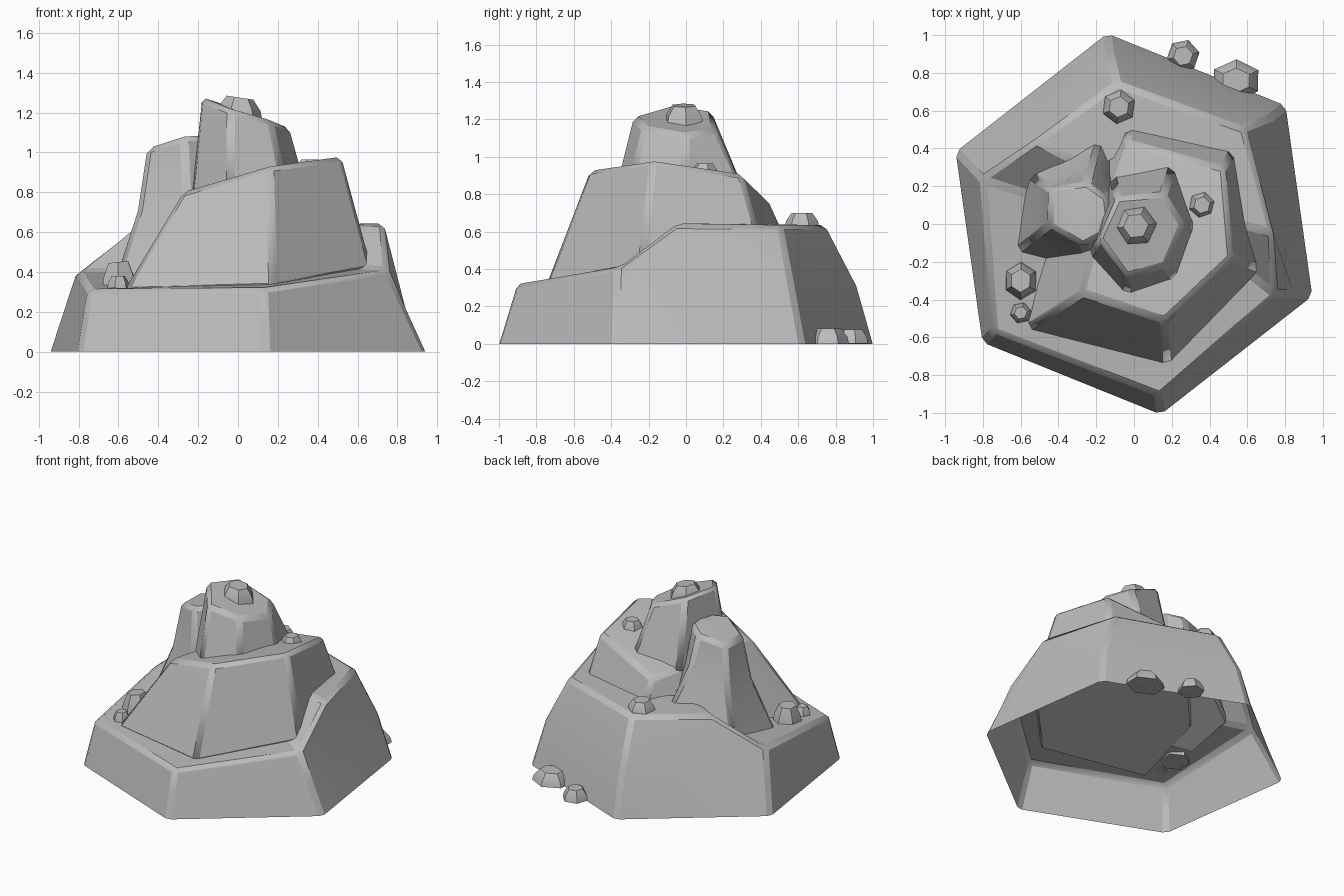
import bpy, bmesh, math
from mathutils import Vector

cube = bpy.data.objects.get("Cube")
if cube:
    bpy.data.objects.remove(cube, do_unlink=True)

stone = bpy.data.materials.new("grey stone")
stone.use_nodes = True
stone.diffuse_color = (0.5, 0.5, 0.5, 1)
stone.node_tree.nodes["Principled BSDF"].inputs["Base Color"].default_value = (0.5, 0.5, 0.5, 1)


def finish(name, bm, bevel):
    """Turn a bmesh into a stone object with chamfered edges."""
    bmesh.ops.recalc_face_normals(bm, faces=bm.faces)
    mesh = bpy.data.meshes.new(name)
    bm.to_mesh(mesh)
    bm.free()
    mesh.materials.append(stone)
    obj = bpy.data.objects.new(name, mesh)
    bpy.context.collection.objects.link(obj)
    if bevel:
        mod = obj.modifiers.new("chamfer", 'BEVEL')
        mod.width = bevel
        mod.segments = 1
        mod.limit_method = 'ANGLE'
        mod.angle_limit = math.radians(28)
    bpy.ops.object.select_all(action='DESELECT')
    obj.select_set(True)
    bpy.context.view_layer.objects.active = obj
    bpy.ops.object.shade_smooth_by_angle(angle=math.radians(30))


def loft(name, rings, tip=None, bevel=0.026):
    """Skin a stack of rings; a tip point closes the top and adds a floor."""
    bm = bmesh.new()
    loops = [[bm.verts.new(p) for p in ring] for ring in rings]
    n = len(rings[0])
    for low, high in zip(loops, loops[1:]):
        for i in range(n):
            j = (i + 1) % n
            bm.faces.new((low[i], low[j], high[j], high[i]))
    if tip:
        peak = bm.verts.new(tip)
        top = loops[-1]
        for i in range(n):
            bm.faces.new((top[i], top[(i + 1) % n], peak))
        bm.faces.new(loops[0][::-1])
    finish(name, bm, bevel)


def blend(low, high, spread, rise):
    """Ring between two rings, with separate plan and height factors."""
    ring = []
    for a, b in zip(low, high):
        a, b = Vector(a), Vector(b)
        p = a.lerp(b, spread)
        p.z = a.z + (b.z - a.z) * rise
        ring.append(p)
    return ring


# Hexagonal foot, with one extra point on two sides that carry a ramp
corners = [Vector((math.cos(a), math.sin(a), 0)) * 1.018
           for a in (math.radians(-82 + 60 * k) for k in range(6))]
front, right, back_right, back, left, front_left = corners
foot = [front, right, right.lerp(back_right, 0.32), back_right,
        back, back.lerp(left, 0.6), left, front_left]

# Rim: low ledge at the front, ramps at both sides, high ledge behind
rim = [(0.13, -0.91, 0.32), (0.75, -0.37, 0.41), (0.735, -0.05, 0.645), (0.58, 0.51, 0.635),
       (-0.09, 0.75, 0.635), (-0.52, 0.44, 0.635), (-0.81, 0.24, 0.405), (-0.75, -0.57, 0.315)]
waist = blend(foot, rim, 0.5, 0.5)
waist[2] = (0.76, -0.05, 0.38)
waist[3] = (0.735, 0.57, 0.31)
waist[4] = (-0.13, 0.92, 0.31)
waist[5] = (-0.55, 0.53, 0.37)
ledge = [(0.16, -0.7, 0.34), (0.6, -0.25, 0.42), (0.54, 0, 0.64), (0.48, 0.34, 0.64),
         (-0.03, 0.4, 0.64), (-0.22, 0.28, 0.63), (-0.36, 0.1, 0.4), (-0.46, -0.42, 0.32)]
loft("base_cliff", [foot, waist, rim, ledge])

# Middle tier with a sloping top
tier_low = [(0.18, -0.75, 0.32), (0.675, -0.24, 0.41), (0.53, 0.39, 0.6),
            (-0.03, 0.52, 0.6), (-0.42, 0.1, 0.32), (-0.58, -0.56, 0.3)]
tier_top = [(0.16, -0.52, 0.93), (0.52, -0.18, 0.98), (0.48, 0.3, 0.91),
            (-0.04, 0.44, 0.77), (-0.17, 0.05, 0.8), (-0.28, -0.37, 0.8)]
loft("middle_tier", [tier_low, tier_top], (0.14, -0.02, 0.91))

# Side pillar with a flared foot
pillar_low = [(-0.58, 0.28, 0.34), (-0.63, -0.15, 0.32), (-0.22, -0.25, 0.32),
              (-0.02, -0.1, 0.4), (-0.04, 0.24, 0.5), (-0.18, 0.46, 0.6)]
pillar_top = [(-0.45, 0.19, 1.02), (-0.455, -0.01, 1.02), (-0.27, -0.12, 1.08),
              (-0.12, -0.04, 1.09), (-0.14, 0.14, 1.09), (-0.25, 0.22, 1.06)]
loft("side_pillar", [pillar_low, blend(pillar_low, pillar_top, 0.72, 0.55), pillar_top],
     (-0.27, 0.07, 1.075))

# Summit block, leaning down towards its left
summit_low = [(-0.24, -0.16, 0.76), (-0.04, -0.38, 0.83), (0.23, -0.3, 0.87),
              (0.335, -0.01, 0.87), (0.21, 0.32, 0.82), (-0.12, 0.25, 0.74)]
summit_top = [(-0.19, -0.08, 1.28), (-0.04, -0.285, 1.22), (0.17, -0.225, 1.16),
              (0.265, 0, 1.12), (0.16, 0.16, 1.15), (-0.09, 0.14, 1.25)]
loft("summit", [summit_low, summit_top], (0.02, -0.03, 1.2))


def pebble(name, spot, radius, height, turn, lean=0, stretch=1):
    """Six sided loose rock with tapered sides and a flat top."""
    rings = []
    for scale, rise in ((1.04, -0.1), (0.95, 0.4), (0.62, 1)):
        ring = []
        for k in range(6):
            a = turn + math.tau * k / 6
            x = math.cos(a) * radius * scale * stretch
            y = math.sin(a) * radius * scale
            ring.append(Vector(spot) + Vector((x, y, rise * height + lean * x)))
        rings.append(ring)
    loft(name, rings, Vector(spot) + Vector((0, 0, height)), bevel=0)


# Loose rocks
pebble("summit_rock", (0.01, -0.01, 1.19), 0.108, 0.085, 0.1, -0.15)
pebble("back_ledge_rock", (-0.08, 0.62, 0.63), 0.09, 0.07, 0.4)
pebble("tier_rock", (0.36, 0.1, 0.9), 0.072, 0.065, 0.3)
pebble("front_ledge_rock", (-0.6, -0.3, 0.33), 0.1, 0.12, 0.5, 0.1, 0.9)
pebble("front_ledge_small_rock", (-0.6, -0.47, 0.325), 0.055, 0.055, 0.2)
pebble("ground_rock", (0.26, 0.89, 0.008), 0.085, 0.07, 0.2)
pebble("ground_large_rock", (0.54, 0.76, 0.008), 0.108, 0.075, 0.5, 0, 1.2)
